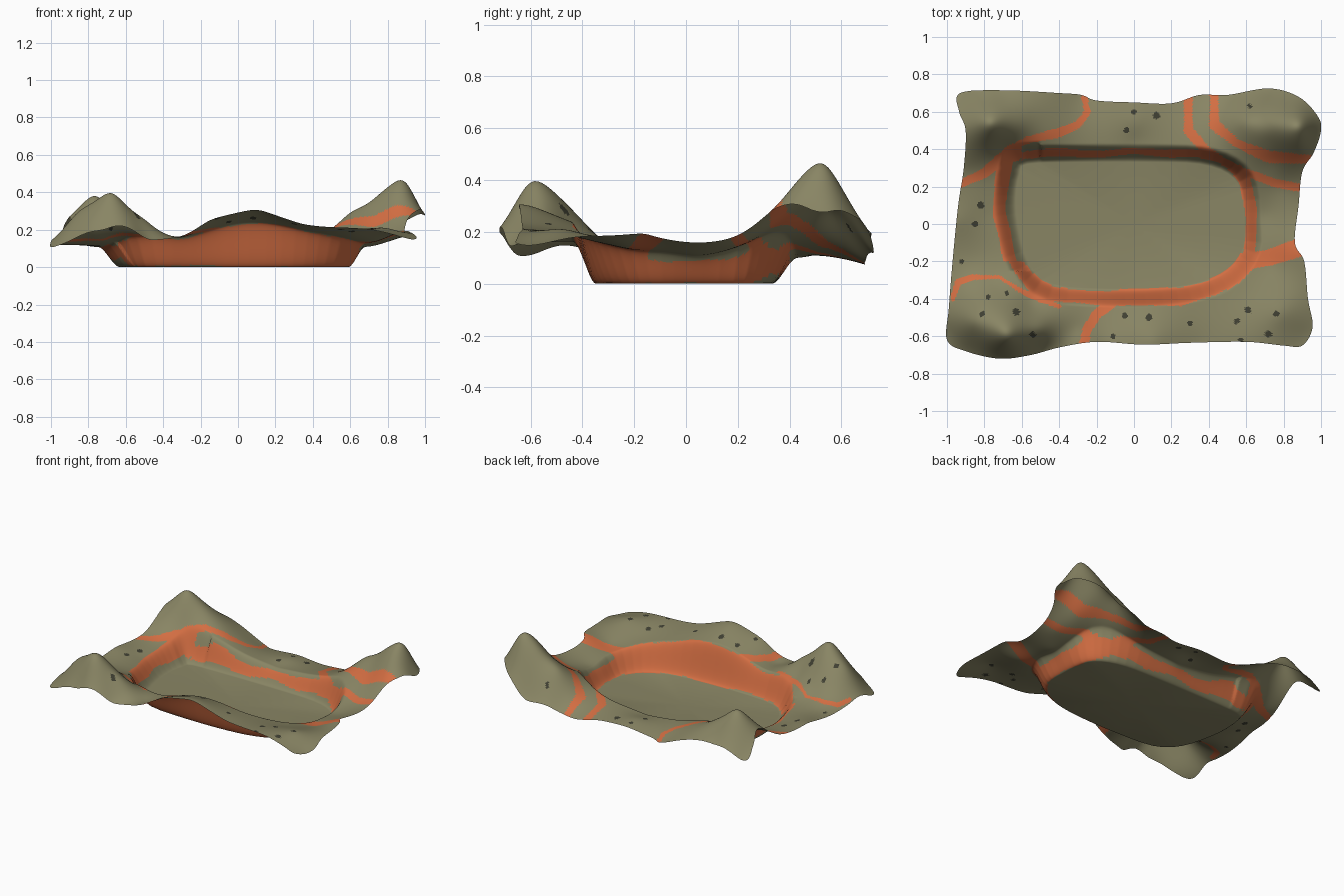
import bpy, bmesh, math
from mathutils import Vector

if "Cube" in bpy.data.objects:
    bpy.data.objects.remove(bpy.data.objects["Cube"])

def material(name, rgb):
    m = bpy.data.materials.new(name)
    m.diffuse_color = (*rgb, 1)
    m.use_nodes = True
    m.node_tree.nodes["Principled BSDF"].inputs["Base Color"].default_value = m.diffuse_color
    return m

MATS = [material("olive rock", (0.25, 0.235, 0.128)),
        material("orange clay", (0.65, 0.155, 0.055)),
        material("dark pits", (0.05, 0.05, 0.032))]

# Plan outlines of the rim and the flat floor
RIM = [(-.93, .70), (-.7, .715), (-.4, .70), (-.28, .69), (-.2, .66), (0, .65), (.2, .645),
       (.35, .69), (.5, .69), (.72, .725), (.88, .68), (.98, .58), (1.0, .5), (.96, .38),
       (.9, .28), (.88, .1), (.86, -.1), (.91, -.2), (.93, -.4), (.955, -.55), (.9, -.65),
       (.8, -.65), (.6, -.63), (.3, -.635), (.05, -.645), (-.2, -.63), (-.4, -.66),
       (-.55, -.7), (-.72, -.72), (-.9, -.68), (-1, -.62), (-.99, -.45), (-.97, -.2),
       (-.94, .1), (-.91, .3), (-.9, .5), (-.935, .6)]
FLOOR = [(-.61, .27), (-.57, .32), (-.3, .33), (.1, .33), (.35, .32), (.5, .27), (.57, .18), (.585, 0),
         (.58, -.13), (.5, -.24), (.35, -.31), (.15, -.34), (-.15, -.345), (-.43, -.32), (-.56, -.21),
         (-.62, 0), (-.63, .15)]

# Height control points for the front and back of the rim
FRONT = [(.1, -.63, .305), (.1, -.43, .235), (-.15, -.63, .25), (-.15, -.45, .2), (-.3, -.56, .16),
         (.35, -.63, .23), (.35, -.45, .205), (.6, -.62, .21), (.62, -.38, .17), (.78, -.48, .21),
         (.93, -.6, .15), (.74, -.22, .14), (.88, -.15, .19), (.86, .05, .155), (.70, .05, .11),
         (-.68, -.6, .39), (-.72, -.72, .2), (-.86, -.52, .29), (-1, -.58, .12), (-.9, -.68, .14),
         (-.97, -.38, .14), (-.8, -.42, .26), (-.75, -.31, .16), (-.55, -.42, .19), (-.48, -.68, .15),
         (-.5, -.56, .255), (-.7, -.48, .325)]
BACK = [(.89, .53, .455), (.76, .54, .39), (.6, .55, .285), (.88, .43, .395), (.72, .44, .315),
        (.93, .33, .28), (.75, .34, .235), (1, .5, .28), (.95, .64, .25), (.72, .72, .13), (.5, .69, .09),
        (.45, .5, .17), (.8, .21, .16), (.3, .67, .08), (0, .43, .1), (0, .54, .115), (0, .65, .1),
        (-.27, .69, .08), (-.27, .47, .13), (-.45, .48, .19), (-.45, .7, .15), (-.62, .53, .28),
        (-.77, .54, .38), (-.72, .71, .2), (-.93, .69, .14), (-.9, .5, .27), (-.88, .28, .15),
        (-.68, .38, .17), (-.94, .02, .14), (-.78, .05, .11), (-.86, -.2, .12)]

# Orange veins: width, then path in plan
VEINS = [(.09, [(.58, -.2), (.72, -.18), (.9, -.12)]),
         (.09, [(-.05, -.38), (.25, -.39), (.42, -.34), (.6, -.21)]),
         (.05, [(-.1, -.41), (-.2, -.48), (-.25, -.56), (-.27, -.65)]),
         (.025, [(-.97, -.4), (-.94, -.31), (-.86, -.285), (-.72, -.285), (-.6, -.36), (-.4, -.44)]),
         (.048, [(-.94, .21), (-.8, .27), (-.7, .36), (-.63, .36)]),
         (.042, [(-.68, .39), (-.57, .45), (-.4, .49), (-.3, .53), (-.25, .6), (-.27, .7)]),
         (.044, [(.29, .7), (.29, .5), (.38, .4), (.55, .29), (.75, .22), (.92, .19)]),
         (.055, [(.43, .71), (.43, .53), (.55, .43), (.72, .36), (.98, .34)])]

PITS = [(-.92, -.2), (-.85, 0), (-.82, .1), (-.78, -.39), (-.81, -.48), (-.63, -.47), (-.68, -.37),
        (-.54, -.59), (-.38, -.39), (-.11, -.6), (-.05, -.49), (.08, -.5), (.3, -.53), (.55, -.52),
        (.61, -.46), (.57, -.62), (.76, -.48), (.72, -.59), (0, .6), (-.04, .5), (.12, .58), (.62, .63)]


def smooth_loop(pts, n):
    """Closed Catmull-Rom curve through the points."""
    out, k = [], len(pts)
    for i in range(k):
        a, b, c, d = (Vector(pts[(i + j) % k]) for j in (-1, 0, 1, 2))
        for s in range(n):
            t = s / n
            p = .5 * (2 * b + (c - a) * t + (2 * a - 5 * b + 4 * c - d) * t * t
                      + (3 * b - a - 3 * c + d) * t ** 3)
            out.append((p.x, p.y))
    return out


def ray_radius(loop, ang):
    """Distance from the centre to the loop along an angle."""
    dx, dy, best = math.cos(ang), math.sin(ang), 0
    for i, a in enumerate(loop):
        b = loop[(i + 1) % len(loop)]
        ca, cb = dx * a[1] - dy * a[0], dx * b[1] - dy * b[0]
        if ca * cb <= 0 and ca != cb:
            t = ca / (ca - cb)
            best = max(best, dx * (a[0] + (b[0] - a[0]) * t) + dy * (a[1] + (b[1] - a[1]) * t))
    return best


def seg_dist(x, y, a, b):
    ex, ey = b[0] - a[0], b[1] - a[1]
    t = ((x - a[0]) * ex + (y - a[1]) * ey) / (ex * ex + ey * ey)
    t = max(0, min(1, t))
    return math.hypot(x - a[0] - t * ex, y - a[1] - t * ey)


def kernel(x, y):
    return math.sqrt(x * x + y * y + .0025)


def solve_weights(pts, mean):
    """Radial weights so the rim passes smoothly through its control points."""
    n = len(pts)
    m = [[kernel(p[0] - q[0], p[1] - q[1]) for q in pts] + [p[2] - mean] for p in pts]
    for i in range(n):
        k = max(range(i, n), key=lambda r: abs(m[r][i]))
        m[i], m[k] = m[k], m[i]
        for r in range(n):
            if r != i:
                f = m[r][i] / m[i][i]
                m[r] = [a - f * b for a, b in zip(m[r], m[i])]
    return [m[i][n] / m[i][i] for i in range(n)]


MEAN = .17
CONTROL = FRONT + BACK
WEIGHTS = solve_weights(CONTROL, MEAN)
rim_loop, floor_loop = smooth_loop(RIM, 6), smooth_loop(FLOOR, 3)


def floor_dist(x, y):
    return min(seg_dist(x, y, floor_loop[i - 1], floor_loop[i]) for i in range(len(floor_loop)))


def surface(x, y):
    u = min(1, floor_dist(x, y) / (.12 if x < -.5 and y > -.25 else .1))
    h = MEAN + sum(w * kernel(x - p[0], y - p[1]) for w, p in zip(WEIGHTS, CONTROL))
    return max(0, min(.465, h)) * u * u * (3 - 2 * u)


def colour(x, y):
    wob = .006 * math.sin(17 * x + 5 * y) + .005 * math.sin(23 * y - 9 * x)
    d = floor_dist(x, y)
    low, high = (.012, .09) if y < -.2 else (.045, .12) if x < -.6 else (.012, .075) if x > .5 else (.032, .07)
    if low + wob < d < high + wob:
        return 1
    for w, path in VEINS:
        if any(seg_dist(x, y, a, b) < w / 2 + wob * .5 for a, b in zip(path, path[1:])):
            return 1
    for i, (px, py) in enumerate(PITS):
        if math.hypot(x - px, y - py) < .013 + .003 * (i % 3):
            return 2
    return 0


# Basin sheet: flat floor fan, then rings climbing the wall to the wavy rim
N, R = 680, 60
bm = bmesh.new()
rings = [[] for _ in range(R + 1)]
for i in range(N):
    a0 = 2 * math.pi * i / N
    ang = math.atan2(.72 * math.sin(a0), math.cos(a0))
    r0, r1 = ray_radius(floor_loop, ang), ray_radius(rim_loop, ang)
    for j in range(R + 1):
        r = r0 + (r1 - r0) * j / R
        x, y = r * math.cos(ang), r * math.sin(ang)
        rings[j].append(bm.verts.new((x, y, surface(x, y) if j else 0)))
centre = bm.verts.new((0, 0, 0))
for i in range(N):
    k = (i + 1) % N
    bm.faces.new((centre, rings[0][i], rings[0][k]))
    for j in range(R):
        f = bm.faces.new((rings[j][i], rings[j + 1][i], rings[j + 1][k], rings[j][k]))
        c = f.calc_center_median()
        f.material_index = colour(c.x, c.y)
for f in bm.faces:
    f.smooth = True
mesh = bpy.data.meshes.new("rock_basin")
bm.to_mesh(mesh)
bm.free()
for m in MATS:
    mesh.materials.append(m)
basin = bpy.data.objects.new("rock_basin", mesh)
bpy.context.collection.objects.link(basin)
